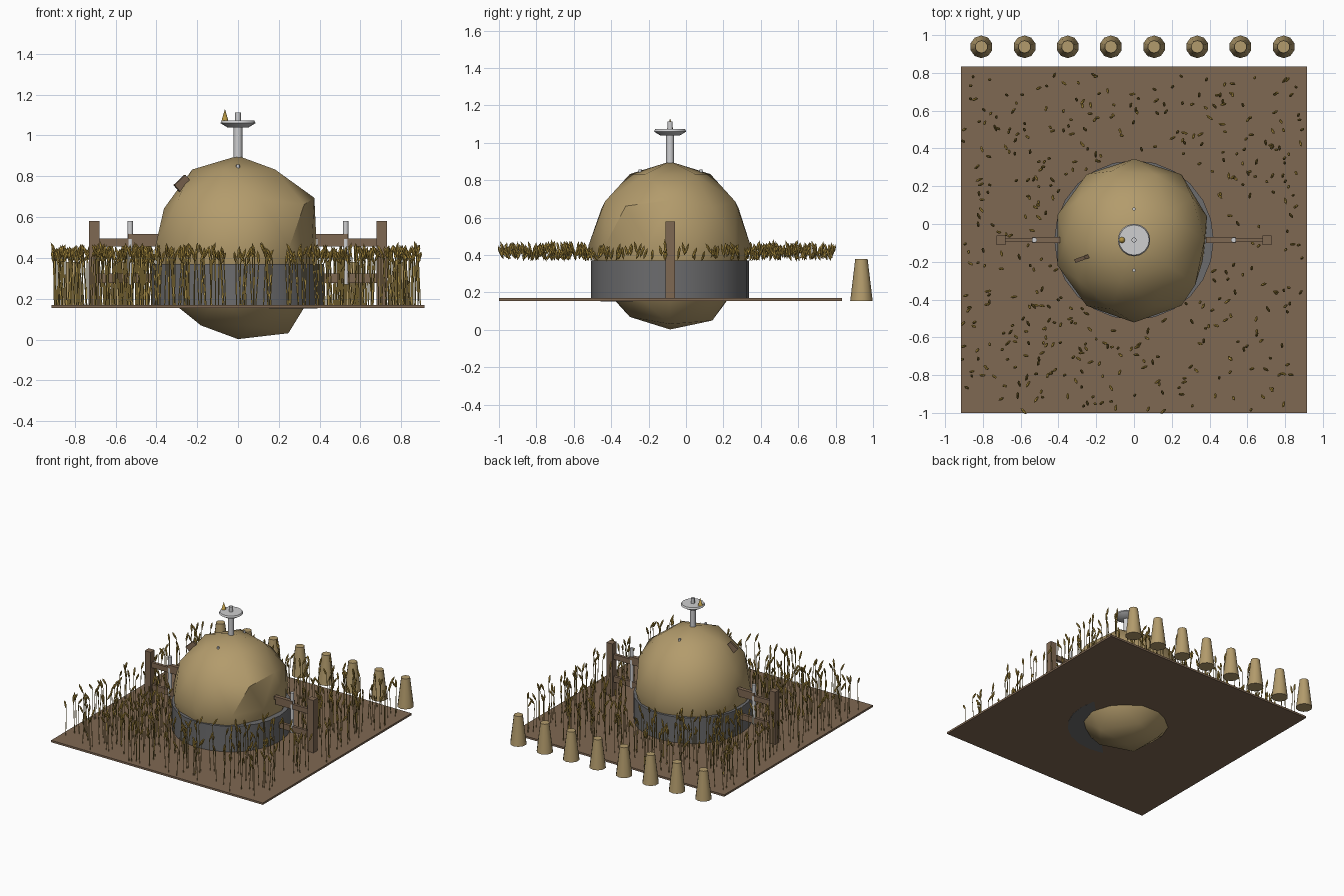
import bpy, bmesh, math, random
from mathutils import Vector, Matrix, Euler

cube = bpy.data.objects.get("Cube")
if cube:
    bpy.data.objects.remove(cube, do_unlink=True)
random.seed(7)
CY = -0.085      # dome axis
GROUND = 0.17    # top of the field


def material(name, color):
    m = bpy.data.materials.new(name)
    m.use_nodes = True
    m.diffuse_color = (*color, 1)
    m.node_tree.nodes["Principled BSDF"].inputs["Base Color"].default_value = (*color, 1)
    return m


TAN = material("tan", (0.45, 0.33, 0.15))
BROWN = material("soil brown", (0.213, 0.138, 0.085))
DARK = material("dark grey", (0.15, 0.15, 0.155))
LIGHT = material("light grey", (0.62, 0.62, 0.63))
GOLD = material("grain gold", (0.46, 0.30, 0.055))
STALK = material("stalk olive", (0.36, 0.25, 0.06))


def finish(name, bm, mat, smooth=None):
    mesh = bpy.data.meshes.new(name)
    bm.to_mesh(mesh)
    bm.free()
    ob = bpy.data.objects.new(name, mesh)
    bpy.context.collection.objects.link(ob)
    mesh.materials.append(mat)
    if smooth:
        bpy.ops.object.select_all(action='DESELECT')
        ob.select_set(True)
        bpy.context.view_layer.objects.active = ob
        bpy.ops.object.shade_smooth_by_angle(angle=math.radians(smooth))
    return ob


def box(name, center, size, mat, rot=(0, 0, 0)):
    bm = bmesh.new()
    m = Matrix.LocRotScale(Vector(center), Euler(rot), Vector(size))
    bmesh.ops.create_cube(bm, size=1, matrix=m)
    return finish(name, bm, mat)


def cone(name, x, y, z0, z1, r0, r1, mat, sides=12, smooth=50):
    bm = bmesh.new()
    bmesh.ops.create_cone(bm, cap_ends=True, segments=sides, radius1=r0, radius2=r1,
                          depth=z1 - z0, matrix=Matrix.Translation((x, y, (z0 + z1) / 2)))
    return finish(name, bm, mat, smooth)


# Field
box("field", (0, -0.083, 0.1625), (1.83, 1.835, 0.015), BROWN)

# Dome: a battered coarse sphere, dented at the front
bm = bmesh.new()
bmesh.ops.create_icosphere(bm, subdivisions=2, radius=1,
                           matrix=Matrix.Rotation(math.pi, 4, 'Z'))
dents = [((0.951, -0.309, 0), 0.89), ((0.951, 0.309, 0), 0.95),
         ((0.526, 0, -0.851), 1.10), ((-0.894, 0, 0.447), 0.95),
         ((0.851, 0, 0.526), 1.03), ((0.724, -0.526, 0.447), 1.05),
         ((0.162, 0.5, -0.851), 1.05), ((0, -1, 0), 1.015)]
for direction, factor in dents:
    v = min(bm.verts, key=lambda v: (v.co.normalized() - Vector(direction)).length)
    v.co *= factor
for v in bm.verts:
    v.co = Vector((v.co.x * 0.427, v.co.y * 0.43 + CY, v.co.z * 0.449 + 0.451))
finish("dome", bm, TAN, 30)

# Metal ring around the dome, its foot tilted so one edge shows under the field
ring = cone("base_ring", 0, CY, 0.157, 0.37, 0.422, 0.422, DARK, 24)
for v in ring.data.vertices:
    if v.co.z < 0.2:
        v.co.z = 0.155 - 0.01 * ((v.co.x - v.co.y + CY) * 0.707 - 0.2)

# Mast, dish and tip
cone("mast", 0, CY, 0.87, 1.045, 0.021, 0.021, LIGHT)
cone("dish_bowl", 0, CY, 1.038, 1.06, 0.05, 0.086, LIGHT, 16)
cone("dish_rim", 0, CY, 1.06, 1.073, 0.086, 0.08, LIGHT, 16)
cone("mast_tip", 0, CY, 1.07, 1.113, 0.014, 0.014, LIGHT, 8)
cone("dish_spike", -0.064, CY, 1.068, 1.13, 0.018, 0.0, GOLD, 8)
for y in (CY - 0.16, CY + 0.165):
    cone("dome_stud", 0, y, 0.835, 0.858, 0.009, 0.009, LIGHT, 8)

# Small hatch on the upper dome
box("hatch", (-0.273, -0.182, 0.765), (0.075, 0.02, 0.045), BROWN,
    (0, math.radians(-42), math.radians(20)))

# Posts, rails and pipes on both sides
for side, s in (("left", 1), ("right", -1)):
    box(side + "_post", (s * 0.704, CY, 0.37), (0.05, 0.05, 0.42), BROWN)
    box(side + "_upper_rail", (s * 0.54, CY, 0.475), (0.30, 0.022, 0.04), BROWN)
    box(side + "_brace", (s * 0.46, CY, 0.505), (0.16, 0.03, 0.025), BROWN)
    box(side + "_lower_rail", (s * 0.54, CY, 0.30), (0.30, 0.022, 0.045), BROWN)
    cone(side + "_pipe", s * 0.528, CY, 0.27, 0.58, 0.014, 0.014, LIGHT, 10)

# Row of tapered markers along the back edge
for i in range(8):
    cone("marker", -0.808 + i * 0.2286, 0.938, 0.155, 0.38, 0.06, 0.033, TAN, 10)

# Grain: flat stalks with slim, tilted spindle heads
stalks, heads = bmesh.new(), bmesh.new()
planted = 0
while planted < 430:
    x, y = random.uniform(-0.9, 0.9), random.uniform(-0.98, 0.79)
    if math.hypot(x, y - CY) < 0.45:
        continue
    planted += 1
    top = random.uniform(0.37, 0.415)
    lean, w = random.uniform(-0.015, 0.015), 0.0028
    corners = [(x - w, y, GROUND), (x + w, y, GROUND),
               (x + lean + w, y, top), (x + lean - w, y, top)]
    stalks.faces.new([stalks.verts.new(c) for c in corners])
    tilt = Euler((random.uniform(0.15, 0.6), 0, random.uniform(0, math.tau)))
    length = random.uniform(0.06, 0.08)
    offset = tilt.to_matrix() @ Vector((0, 0, length / 2))
    m = Matrix.LocRotScale(Vector((x + lean, y, top - 0.005)) + offset, tilt,
                           Vector((0.008, 0.008, length / 2)))
    bmesh.ops.create_icosphere(heads, subdivisions=1, radius=1, matrix=m)
finish("grain_stalks", stalks, STALK)
finish("grain_heads", heads, GOLD)
